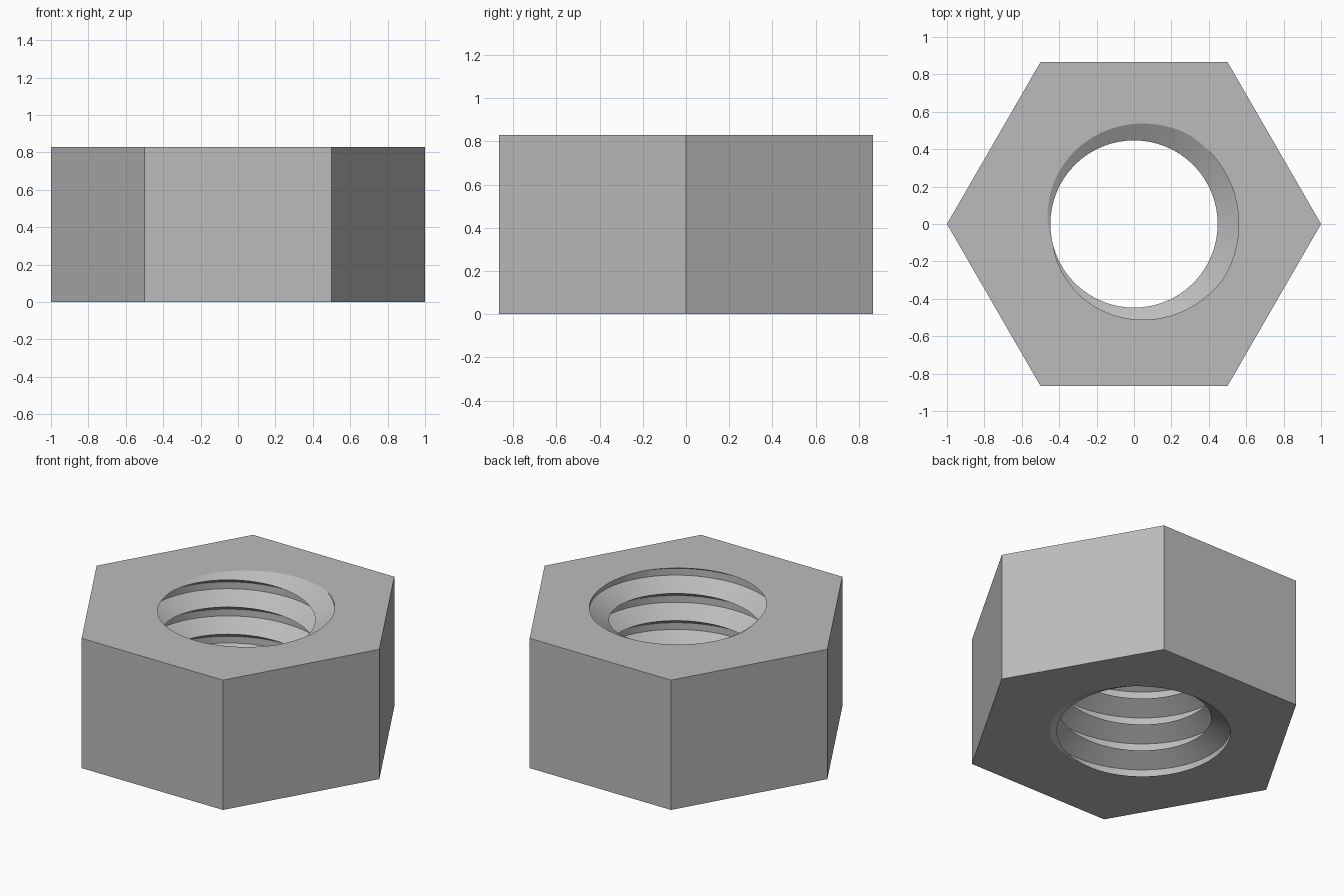
import bpy, bmesh, math
from math import cos, sin, radians, tau

cube = bpy.data.objects.get("Cube")
if cube:
    bpy.data.objects.remove(cube, do_unlink=True)

HEIGHT = 0.83
PITCH = HEIGHT / 4.778
CREST_R, ROOT_R = 0.447, 0.56
STEPS = 96                      # segments per thread turn
START = radians(275)            # angle where the crest meets the bottom face

# Thread section over one pitch: sharp crest, flat root
SECTION = [(CREST_R, 0), (ROOT_R, 0.375 * PITCH), (ROOT_R, 0.625 * PITCH)]

steel = bpy.data.materials.new("steel_grey")
steel.use_nodes = True
colour = (0.5, 0.5, 0.5, 1)
steel.diffuse_color = colour
steel.node_tree.nodes["Principled BSDF"].inputs["Base Color"].default_value = colour

bm = bmesh.new()

# Right-handed helical thread, longer than the nut at both ends
rows = []
for i in range(-2 * STEPS, 7 * STEPS):
    turn = i / STEPS
    a = START + turn * tau
    rows.append([bm.verts.new((r * cos(a), r * sin(a), PITCH * turn + dz))
                 for r, dz in SECTION])
for i in range(len(rows) - STEPS - 1):
    lower = rows[i] + [rows[i + STEPS][0]]
    upper = rows[i + 1] + [rows[i + 1 + STEPS][0]]
    for k in range(len(SECTION)):
        bm.faces.new((lower[k], lower[k + 1], upper[k + 1], upper[k]))
for f in bm.faces:
    f.smooth = True

# Trim the thread flush with both end faces, and fill each end out to the hexagon
rings = []
for z, direction in ((0, -1), (HEIGHT, 1)):
    cut = bmesh.ops.bisect_plane(
        bm, geom=bm.verts[:] + bm.edges[:] + bm.faces[:], dist=1e-6,
        plane_co=(0, 0, z), plane_no=(0, 0, direction), clear_outer=True)
    loose = [v for v in bm.verts if not v.link_faces]
    bmesh.ops.delete(bm, geom=loose, context='VERTS')
for z, direction in ((0, -1), (HEIGHT, 1)):
    rim = [e for e in bm.edges if e.is_boundary
           and all(abs(v.co.z - z) < 1e-4 for v in e.verts)]
    ring = [bm.verts.new((cos(tau * k / 6), sin(tau * k / 6), z)) for k in range(6)]
    outline = [bm.edges.new((ring[k], ring[(k + 1) % 6])) for k in range(6)]
    bmesh.ops.triangle_fill(bm, use_beauty=True, edges=rim + outline,
                            normal=(0, 0, direction))
    rings.append(ring)

# Six flat sides
bottom, top = rings
for k in range(6):
    n = (k + 1) % 6
    bm.faces.new((bottom[k], bottom[n], top[n], top[k]))
bmesh.ops.recalc_face_normals(bm, faces=bm.faces[:])

mesh = bpy.data.meshes.new("hex_nut")
bm.to_mesh(mesh)
bm.free()
mesh.materials.append(steel)
nut = bpy.data.objects.new("hex_nut", mesh)
bpy.context.collection.objects.link(nut)
bpy.context.view_layer.objects.active = nut
nut.select_set(True)
bpy.ops.object.shade_smooth_by_angle(angle=radians(30))
